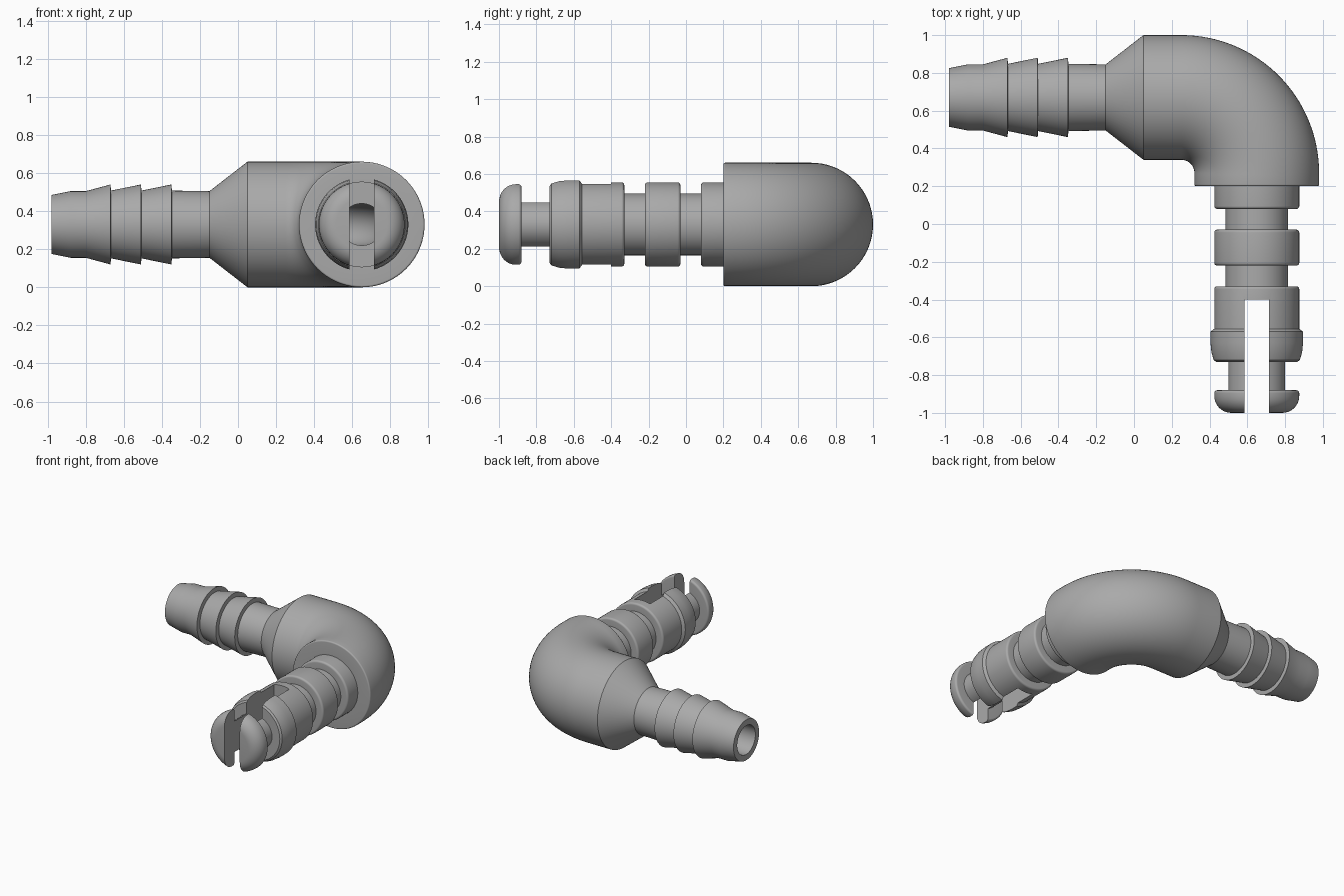
import bpy, bmesh, math
from mathutils import Vector

if "Cube" in bpy.data.objects:
    bpy.data.objects.remove(bpy.data.objects["Cube"])

AX, AY, AZ = 0.65, 0.67, 0.33      # plug axis x, hose axis y, shared height
BEND = Vector((0.25, 0.27, AZ))    # centre of the elbow bend
SIDES = 72

grey = bpy.data.materials.new("plain_grey")
grey.diffuse_color = (0.40, 0.40, 0.40, 1)
grey.use_nodes = True
grey.node_tree.nodes["Principled BSDF"].inputs["Base Color"].default_value = grey.diffuse_color


# Stations: (centre, in-plane normal, in-plane radius, vertical radius)
def hose(x, r):
    return (Vector((x, AY, AZ)), Vector((0, 1, 0)), r, r)


def plug(y, r, rz=None):
    return (Vector((AX, y, AZ)), Vector((1, 0, 0)), r, rz or r)


def bend(r, n=32):
    out = []
    for i in range(n + 1):
        a = math.pi / 2 * (1 - i / n)
        d = Vector((math.cos(a), math.sin(a), 0))
        out.append((BEND + d * 0.40, d, r, r))
    return out


def band(y0, y1, r, f0=0.0, f1=0.0, n=6):
    """Plug ring from y0 down to y1 with rounded edges."""
    arc = [math.pi / 2 * i / n for i in range(n + 1)]
    start = [plug(y0 - f0 + f0 * math.cos(a), r - f0 + f0 * math.sin(a)) for a in arc]
    end = [plug(y1 + f1 - f1 * math.sin(a), r - f1 + f1 * math.cos(a)) for a in arc]
    return (start if f0 else [plug(y0, r)]) + (end if f1 else [plug(y1, r)])


def make_object(name, bm):
    bmesh.ops.recalc_face_normals(bm, faces=bm.faces)
    me = bpy.data.meshes.new(name)
    bm.to_mesh(me)
    bm.free()
    me.materials.append(grey)
    ob = bpy.data.objects.new(name, me)
    bpy.context.collection.objects.link(ob)
    return ob


def sweep(name, stations):
    bm = bmesh.new()
    rings = []
    for c, n, r, rz in stations:
        ring = []
        for i in range(SIDES):
            a = 2 * math.pi * i / SIDES
            ring.append(bm.verts.new(c + n * (r * math.cos(a)) + Vector((0, 0, rz * math.sin(a)))))
        rings.append(ring)
    for p, q in zip(rings, rings[1:]):
        for i in range(SIDES):
            j = (i + 1) % SIDES
            bm.faces.new((p[i], p[j], q[j], q[i]))
    bm.faces.new(rings[0])
    bm.faces.new(rings[-1])
    return make_object(name, bm)


# Hose barb and cone
path = [hose(-0.98, 0.155), hose(-0.88, 0.175), hose(-0.80, 0.175)]
for x in (-0.67, -0.51, -0.35):
    path += [hose(x, 0.21), hose(x + 0.003, 0.178)]
path += [hose(-0.15, 0.175), hose(0.05, 0.33)]

# Elbow and its mouth
path += bend(0.33)
path += band(0.26, 0.20, 0.33, 0, 0.01)

# Plug rings
path += band(0.20, 0.08, 0.225, 0, 0.015)
path += [plug(0.08, 0.165), plug(-0.03, 0.165)]
path += band(-0.03, -0.22, 0.225, 0.015, 0.015)
path += [plug(-0.22, 0.165), plug(-0.33, 0.165)]

# Snap collar, oval neck and rounded head
path += band(-0.33, -0.555, 0.225, 0.015, 0)
path += [plug(-0.57, 0.245), plug(-0.63, 0.245), plug(-0.68, 0.24),
         plug(-0.72, 0.228), plug(-0.73, 0.215)]
path += [plug(-0.73, 0.15, 0.131), plug(-0.88, 0.15, 0.131)]
path += band(-0.88, -1.0, 0.225, 0.015, 0.09, 8)
fitting = sweep("elbow_hose_fitting", path)

# Cutters: slot between the prongs, and the bore through the elbow
bm = bmesh.new()
bmesh.ops.create_cube(bm, size=1)
for v in bm.verts:
    v.co = Vector((AX + v.co.x * 0.13, -0.75 + v.co.y * 0.70, AZ + v.co.z))
slot = make_object("slot_cutter", bm)
bore = sweep("bore_cutter", [hose(-1.1, 0.11)] + bend(0.11) + [plug(-0.405, 0.11)])

bpy.context.view_layer.objects.active = fitting
fitting.select_set(True)
for cutter in (slot, bore):
    cutter.hide_render = True
    mod = fitting.modifiers.new("cut", 'BOOLEAN')
    mod.operation = 'DIFFERENCE'
    mod.solver = 'EXACT'
    mod.object = cutter
    bpy.ops.object.modifier_apply(modifier=mod.name)
    bpy.data.objects.remove(cutter)

bpy.ops.object.shade_smooth_by_angle(angle=math.radians(22))
